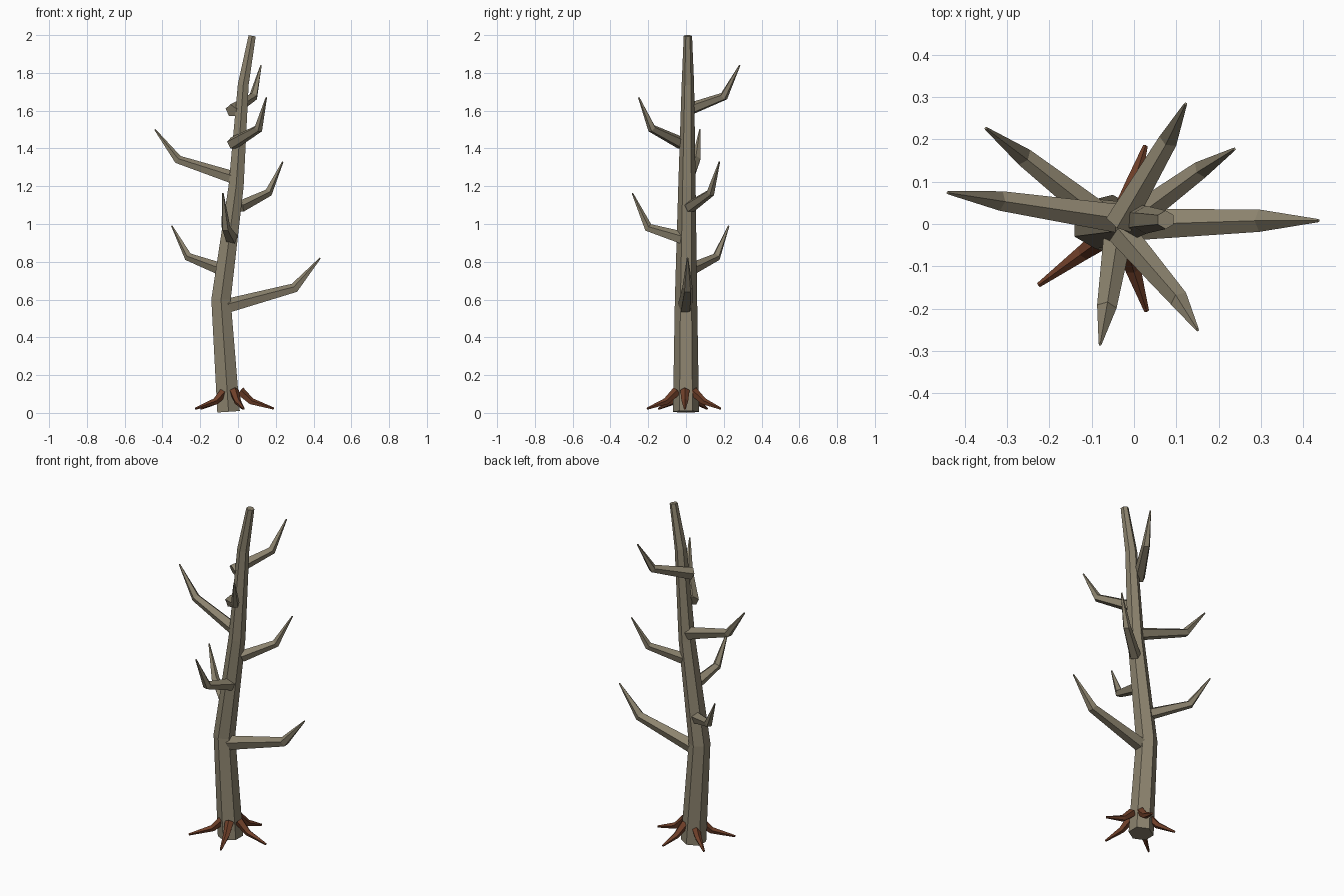
import bpy, bmesh, math
from mathutils import Vector

if "Cube" in bpy.data.objects:
    bpy.data.objects.remove(bpy.data.objects["Cube"])


def material(name, rgb):
    m = bpy.data.materials.new(name)
    m.diffuse_color = (*rgb, 1)
    m.use_nodes = True
    m.node_tree.nodes["Principled BSDF"].inputs["Base Color"].default_value = m.diffuse_color
    return m


def tube(name, path, radii, sides, ref, mat):
    """Flat-sided tapered tube along a path; one corner of each ring points towards ref."""
    pts = [Vector(p) for p in path]
    bm = bmesh.new()
    rings = []
    for i, p in enumerate(pts):
        t = Vector()
        if i > 0:
            t += (p - pts[i - 1]).normalized()
        if i < len(pts) - 1:
            t += (pts[i + 1] - p).normalized()
        t.normalize()
        side = t.cross(Vector(ref)).normalized()
        up = side.cross(t)
        ring = []
        for k in range(sides):
            a = 2 * math.pi * k / sides
            ring.append(bm.verts.new(p + radii[i] * (math.cos(a) * up + math.sin(a) * side)))
        rings.append(ring)
    for lo, hi in zip(rings, rings[1:]):
        for k in range(sides):
            n = (k + 1) % sides
            bm.faces.new((lo[k], lo[n], hi[n], hi[k]))
    bm.faces.new(rings[0])
    bm.faces.new(rings[-1])
    bmesh.ops.recalc_face_normals(bm, faces=bm.faces)
    me = bpy.data.meshes.new(name)
    bm.to_mesh(me)
    bm.free()
    me.materials.append(mat)
    ob = bpy.data.objects.new(name, me)
    bpy.context.collection.objects.link(ob)
    return ob


bark = material("grey_bark", (0.26, 0.225, 0.155))
root_brown = material("root_brown", (0.16, 0.05, 0.022))

# Bent hexagonal trunk
tube("trunk",
     [(-0.05, 0, 0.006), (-0.09, 0, 0.6), (-0.01, 0.005, 1.2), (0.028, 0.01, 1.74), (0.075, 0.01, 1.996)],
     [0.069, 0.059, 0.046, 0.033, 0.022], 6, (0, -1, 0), bark)

# Branches: base, elbow, tip, base radius
branches = [
    ((-0.05, -0.003, 0.565), (0.30, 0.008, 0.66), (0.436, 0.008, 0.82), 0.041),
    ((-0.09, 0.025, 0.76), (-0.262, 0.16, 0.825), (-0.35, 0.226, 0.99), 0.034),
    ((-0.037, -0.02, 0.925), (-0.065, -0.20, 0.98), (-0.08, -0.284, 1.163), 0.036),
    ((0.01, 0.02, 1.09), (0.16, 0.13, 1.165), (0.237, 0.177, 1.33), 0.033),
    ((-0.03, 0.012, 1.245), (-0.318, 0.055, 1.34), (-0.44, 0.074, 1.50), 0.036),
    ((-0.03, -0.02, 1.425), (0.108, -0.18, 1.505), (0.15, -0.25, 1.67), 0.035),
    ((-0.035, 0.0, 1.60), (0.082, 0.20, 1.675), (0.122, 0.284, 1.84), 0.035),
]
for i, (base, elbow, tip, r) in enumerate(branches):
    tube(f"branch_{i + 1}", (base, elbow, tip), (r, r * 0.68, 0.004), 5, (0, 0, 1), bark)

# Five roots spread evenly round the foot
for i, reach in enumerate((0.225, 0.2, 0.2, 0.235, 0.21)):
    a = math.radians(72 * i)
    path = [(-0.035 + d * math.cos(a), -0.006 + d * math.sin(a), z)
            for d, z in ((0.045, 0.115), (0.105, 0.06), (reach, 0.022))]
    tube(f"root_{i + 1}", path, (0.026, 0.019, 0.006), 5, (0, 0, 1), root_brown)
